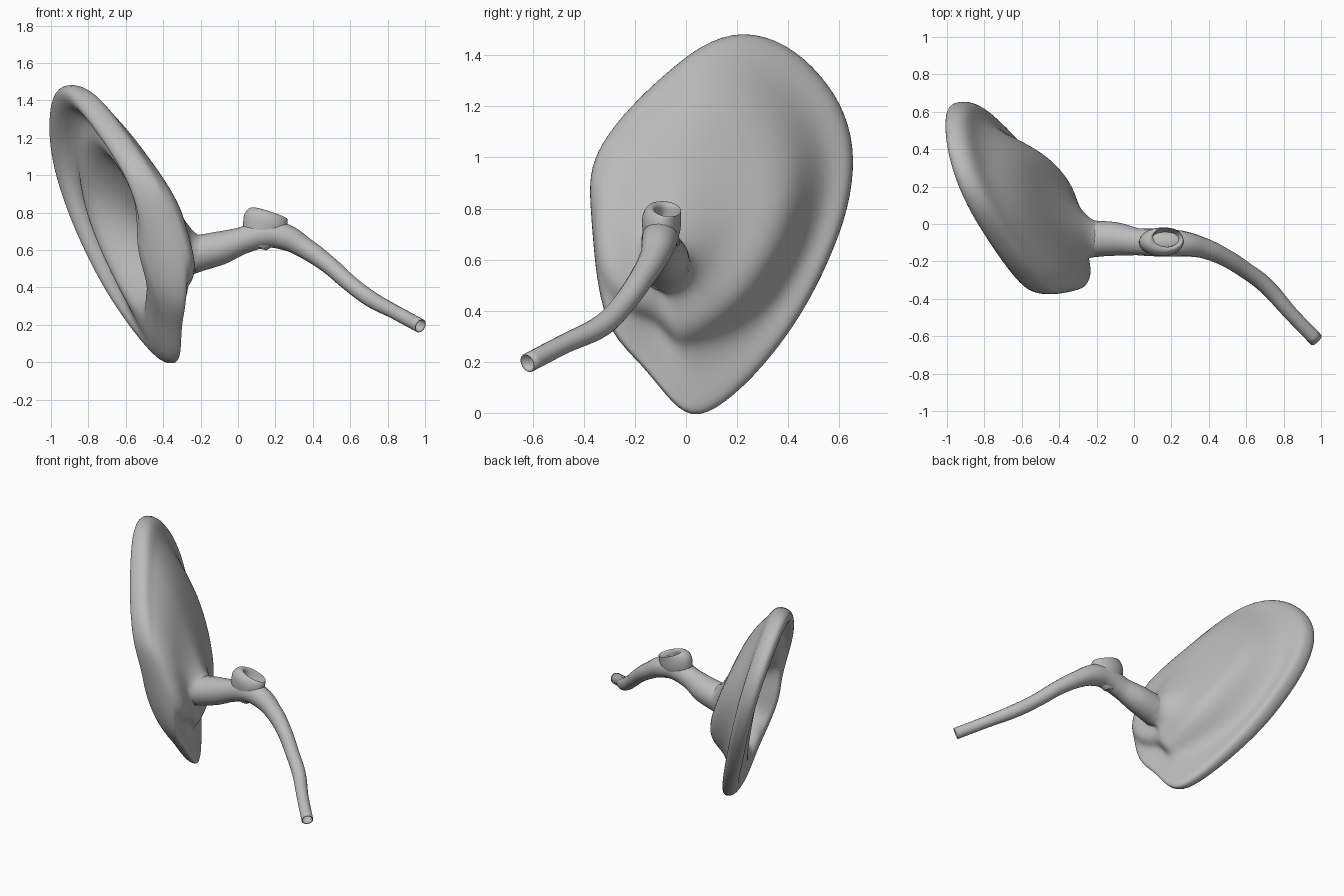
import bpy, math
from mathutils import Vector, Euler

cube = bpy.data.objects.get("Cube")
if cube:
    bpy.data.objects.remove(cube)

mat = bpy.data.materials.new("matte grey")
mat.use_nodes = True
GREY = (0.5, 0.5, 0.5, 1)
mat.diffuse_color = GREY
mat.node_tree.nodes["Principled BSDF"].inputs["Base Color"].default_value = GREY


def loft(name, rings):
    """Join equal closed rings of points into a smooth skin."""
    n = len(rings[0])
    faces = [(r * n + i, r * n + (i + 1) % n, (r + 1) * n + (i + 1) % n, (r + 1) * n + i)
             for r in range(len(rings) - 1) for i in range(n)]
    mesh = bpy.data.meshes.new(name)
    mesh.from_pydata([p for ring in rings for p in ring], [], faces)
    mesh.materials.append(mat)
    mesh.shade_smooth()
    obj = bpy.data.objects.new(name, mesh)
    bpy.context.collection.objects.link(obj)
    sub = obj.modifiers.new("smooth", "SUBSURF")
    sub.levels = sub.render_levels = 2
    return obj


# Outer ear: outline in (y, z), measured from the canal mouth
HUB = Vector((-0.08, 0.58))
OUTLINE = [(0.22, 1.495), (0.06, 1.44), (-0.08, 1.325), (-0.22, 1.195), (-0.335, 1.05),
           (-0.378, 0.93), (-0.372, 0.8), (-0.36, 0.65), (-0.345, 0.5), (-0.30, 0.31),
           (-0.17, 0.19), (-0.08, 0.07), (0.02, -0.03), (0.15, 0.035), (0.3, 0.18),
           (0.45, 0.38), (0.56, 0.6), (0.635, 0.8), (0.66, 1.0), (0.625, 1.17),
           (0.53, 1.32), (0.39, 1.445)]
SPOKES = [Vector(p) - HUB for p in OUTLINE]


def blend(spoke, values):
    """Mix values given for back, top, bottom and front by direction."""
    d = spoke.normalized()
    back, top, bottom, front = values
    return (d.x ** 2 * (back if d.x > 0 else front) + d.y ** 2 * (top if d.y > 0 else bottom))


def ear_point(spoke, s, height):
    p = HUB + spoke * s
    return (-0.36 - 0.39 * p.x - 0.29 * p.y + height, p.x, p.y)


def canal_ring(x, radius):
    ring = []
    for spoke in SPOKES:
        p = HUB + spoke.normalized() * radius
        ring.append((x, p.x, p.y))
    return ring


# Each row: scale, then height at back, top, bottom, front
EDGE = (0.72, 0.82, 0.52, 0.92)
BULGE = [(0.45, 0.26, 0.23, 0.20, 0.20), (0.75, 0.27, 0.19, 0.17, 0.19),
         (0.92, 0.23, 0.15, 0.13, 0.17), (1.04, 0.11, 0.11, 0.08, 0.14)]
RIM = [(0.4, 0.03, 0.08, 0.06, 0.12), (0.93, 0.05, 0.05, 0.06, 0.09)]
INNER = [(1.01, 0.0, 0.0, 0.03, 0.04), (1.0, -0.06, -0.06, -0.01, 0.0),
         (0.95, -0.09, -0.09, -0.04, -0.05), (0.88, -0.08, -0.08, -0.06, -0.08),
         (0.84, -0.03, -0.03, -0.07, -0.10), (0.77, -0.01, -0.01, -0.08, -0.11),
         (0.68, -0.07, -0.03, -0.08, -0.11), (0.60, -0.07, 0.0, -0.08, -0.10),
         (0.54, -0.01, 0.05, -0.08, -0.06), (0.42, 0.12, 0.11, -0.05, 0.07),
         (0.30, 0.18, 0.16, 0.08, 0.12)]

rings = [canal_ring(-0.19, 0.093), canal_ring(-0.24, 0.108)]
for t, *heights in BULGE:
    rings.append([ear_point(k, t * blend(k, EDGE), blend(k, heights)) for k in SPOKES])
for q, *heights in RIM:
    ring = []
    for k in SPOKES:
        edge = 1.04 * blend(k, EDGE)
        ring.append(ear_point(k, edge + (1 - edge) * q, blend(k, heights)))
    rings.append(ring)
for s, *heights in INNER:
    rings.append([ear_point(k, s, blend(k, heights)) for k in SPOKES])
rings += [canal_ring(-0.31, 0.075), canal_ring(-0.25, 0.065), canal_ring(-0.12, 0.06)]
loft("outer_ear", rings)

# Canal running into the long narrowing tube, open at its end
PATH = [(-0.25, -0.08, 0.575, 0.1), (-0.1, -0.08, 0.61, 0.09), (0.02, -0.095, 0.65, 0.072),
        (0.14, -0.1, 0.685, 0.074), (0.25, -0.105, 0.67, 0.07), (0.36, -0.125, 0.61, 0.056),
        (0.48, -0.175, 0.525, 0.048), (0.6, -0.25, 0.42, 0.044), (0.7, -0.325, 0.345, 0.044),
        (0.84, -0.48, 0.268, 0.038), (0.975, -0.62, 0.195, 0.038)]
curve = bpy.data.curves.new("canal_and_tube", "CURVE")
curve.dimensions = "3D"
curve.bevel_depth = 1
curve.bevel_resolution = 6
curve.resolution_u = 6
curve.materials.append(mat)
spline = curve.splines.new("BEZIER")
spline.bezier_points.add(len(PATH) - 1)
for bp, (x, y, z, r) in zip(spline.bezier_points, PATH):
    bp.co = (x, y, z)
    bp.radius = r
    bp.handle_left_type = bp.handle_right_type = "AUTO"
spline.use_smooth = True
tube = bpy.data.objects.new("canal_and_tube", curve)
bpy.context.collection.objects.link(tube)
wall = tube.modifiers.new("wall", "SOLIDIFY")
wall.thickness = 0.006
wall.offset = -1

# Swollen chamber with an oval opening on top: (radius, height, shift) profile
CUP = [(0.05, -0.08, 0.0), (0.1, -0.03, 0.0), (0.122, 0.03, 0.0), (0.125, 0.075, -0.005),
       (0.108, 0.115, 0.0), (0.088, 0.122, 0.012), (0.076, 0.105, 0.016),
       (0.075, 0.06, 0.01), (0.05, 0.02, 0.0), (0.002, 0.01, 0.0)]
tilt = Euler((-0.12, 0.32, 0))
rings = []
for r, h, shift in CUP:
    ring = []
    for i in range(16):
        a = math.tau * i / 16
        p = Vector((r * math.cos(a) + shift, r * 0.64 * math.sin(a) + shift, h))
        p.rotate(tilt)
        ring.append(p + Vector((0.13, -0.1, 0.69)))
    rings.append(ring)
loft("chamber", rings)
